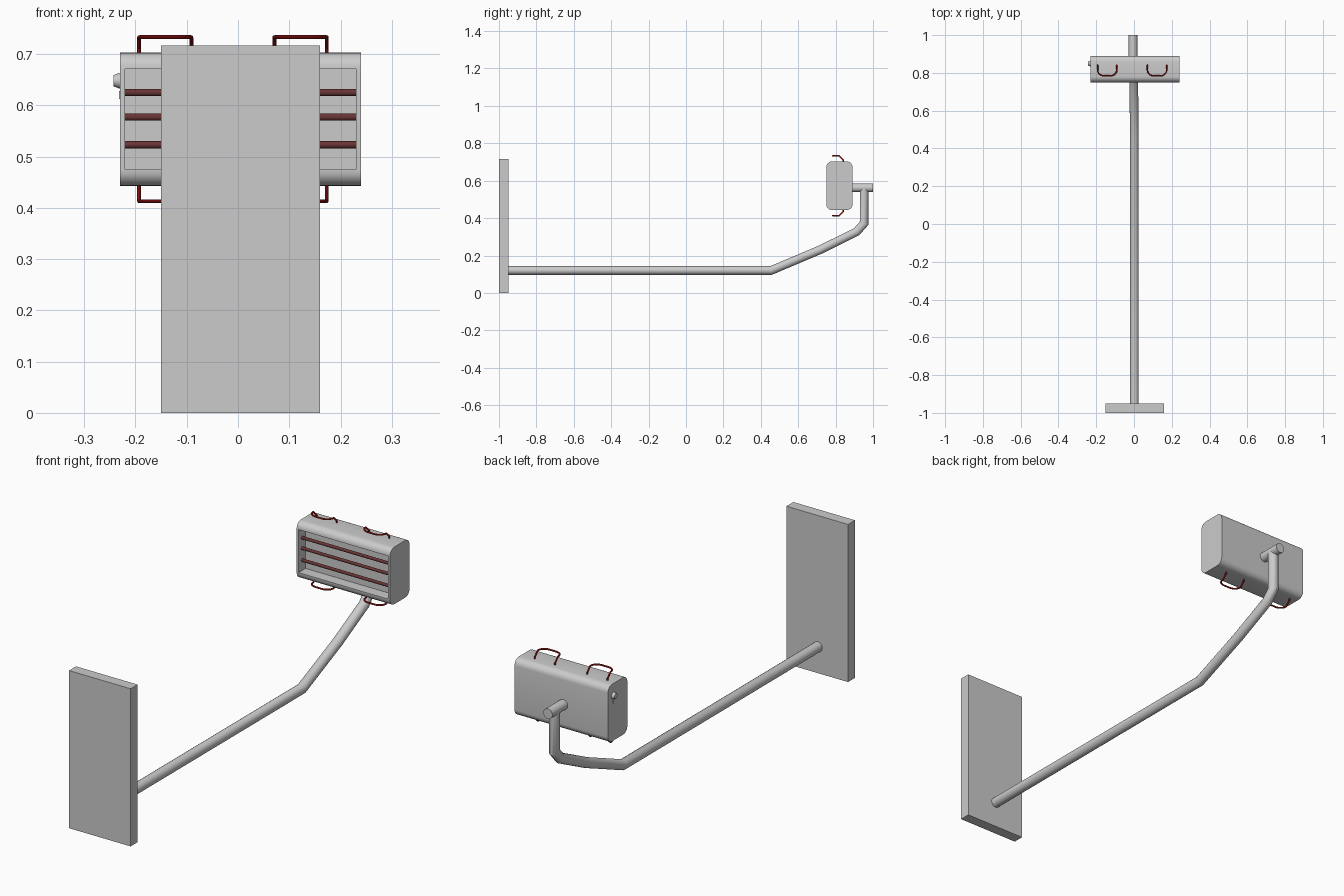
import bpy, bmesh, math
from mathutils import Matrix, Vector

if "Cube" in bpy.data.objects:
    bpy.data.objects.remove(bpy.data.objects["Cube"], do_unlink=True)


def material(name, rgb):
    m = bpy.data.materials.new(name)
    m.use_nodes = True
    m.diffuse_color = (*rgb, 1)
    m.node_tree.nodes["Principled BSDF"].inputs["Base Color"].default_value = (*rgb, 1)
    return m


grey = material("light grey metal", (0.6, 0.6, 0.6))
red = material("red wire", (0.4, 0.01, 0.01))
maroon = material("dark red element", (0.14, 0.035, 0.035))


def finish(name, bm, mat, smooth=True):
    mesh = bpy.data.meshes.new(name)
    bmesh.ops.recalc_face_normals(bm, faces=bm.faces)
    bm.to_mesh(mesh)
    bm.free()
    mesh.materials.append(mat)
    ob = bpy.data.objects.new(name, mesh)
    bpy.context.collection.objects.link(ob)
    if smooth:
        bpy.ops.object.select_all(action="DESELECT")
        ob.select_set(True)
        bpy.context.view_layer.objects.active = ob
        bpy.ops.object.shade_smooth_by_angle(angle=math.radians(35))
    return ob


def box_mesh(lo, hi):
    lo, hi = Vector(lo), Vector(hi)
    bm = bmesh.new()
    bmesh.ops.create_cube(bm, size=1, matrix=Matrix.Translation((lo + hi) / 2)
                          @ Matrix.Diagonal((*(hi - lo), 1)))
    return bm


def rod(name, a, b, r, mat, r2=None, sides=20):
    a, b = Vector(a), Vector(b)
    bm = bmesh.new()
    turn = (b - a).to_track_quat("Z", "Y").to_matrix().to_4x4()
    bmesh.ops.create_cone(bm, cap_ends=True, segments=sides, radius1=r,
                          radius2=r if r2 is None else r2, depth=(b - a).length,
                          matrix=Matrix.Translation((a + b) / 2) @ turn)
    return finish(name, bm, mat)


def tube(name, points, r, mat, sides=16):
    """Sweep a ring along the points, mitring each bend."""
    pts = [Vector(p) for p in points]
    bm = bmesh.new()
    dirs = [(q - p).normalized() for p, q in zip(pts, pts[1:])]
    u = dirs[0].orthogonal().normalized()
    w = dirs[0].cross(u)
    ring = [pts[0] + r * (math.cos(t) * u + math.sin(t) * w)
            for t in (2 * math.pi * i / sides for i in range(sides))]
    rings = [[bm.verts.new(c) for c in ring]]
    for i, d in enumerate(dirs):
        n = (d + dirs[i + 1]).normalized() if i + 1 < len(dirs) else d
        # slide every ring point along the segment to the mitre plane
        ring = [c + d * ((pts[i + 1] - c).dot(n) / d.dot(n)) for c in ring]
        rings.append([bm.verts.new(c) for c in ring])
    for a, b in zip(rings, rings[1:]):
        for k in range(sides):
            j = (k + 1) % sides
            bm.faces.new((a[k], a[j], b[j], b[k]))
    bm.faces.new(rings[0])
    bm.faces.new(rings[-1])
    return finish(name, bm, mat)


# Wall plate
finish("wall_plate", box_mesh((-0.15, -1, 0), (0.16, -0.95, 0.717)), grey, False)

# Bent support arm and the hub that joins it to the housing
tube("support_arm", [(0.002, -0.95, 0.12), (0.002, 0.455, 0.12), (-0.001, 0.72, 0.232),
                     (-0.004, 0.912, 0.327), (-0.005, 0.952, 0.372), (-0.005, 0.952, 0.56)],
     0.023, grey)
rod("arm_hub", (-0.005, 0.885, 0.562), (-0.005, 1, 0.562), 0.023, grey)

# Heater housing: rounded along its length, with a recessed front
bm = box_mesh((-0.23, 0.75, 0.443), (0.24, 0.89, 0.703))
long_edges = [e for e in bm.edges if abs(e.verts[0].co.x - e.verts[1].co.x) > 0.1]
bmesh.ops.bevel(bm, geom=long_edges, offset=0.03, segments=6, profile=0.5, affect="EDGES")
bm.normal_update()
front = min(bm.faces, key=lambda f: f.calc_center_median().y)
bmesh.ops.inset_individual(bm, faces=[front], thickness=0.003)
for v in front.verts:
    v.co.x = 0.23 if v.co.x > 0 else -0.22
back = bmesh.ops.extrude_discrete_faces(bm, faces=[front])["faces"][0]
bmesh.ops.translate(bm, verts=back.verts, vec=(0, 0.05, 0))
finish("heater_housing", bm, grey)

# Heating elements across the recess
for i, z in enumerate((0.523, 0.577, 0.625)):
    rod(f"heating_element_{i + 1}", (-0.22, 0.775, z), (0.23, 0.775, z), 0.007, maroon, sides=16)

# Wire handles, two above and two mirrored below
corner = 0.035
for side, x0, x1 in (("right", -0.193, -0.091), ("left", 0.071, 0.173)):
    for level, base, s in (("top", 0.703, 1), ("bottom", 0.443, -1)):
        top = base + s * 0.03
        path = [(x0, 0.84, base - s * 0.003), (x0, 0.84, base + s * 0.008), (x0, 0.818, top)]
        for k in range(7):
            t = math.pi / 2 * k / 6
            path.append((x0 + corner * (1 - math.cos(t)),
                         0.784 + corner * (0.9 - 0.9 * math.sin(t)), top))
        path += [(x0 + x1 - x, y, z) for x, y, z in reversed(path)]
        tube(f"{level}_handle_{side}", path, 0.0038, red, sides=10)

# Control knob with a small pointer on the right end
rod("control_knob", (-0.229, 0.85, 0.648), (-0.243, 0.85, 0.648), 0.016, grey, r2=0.011)
finish("knob_pointer", box_mesh((-0.232, 0.847, 0.612), (-0.229, 0.853, 0.628)), grey, False)
